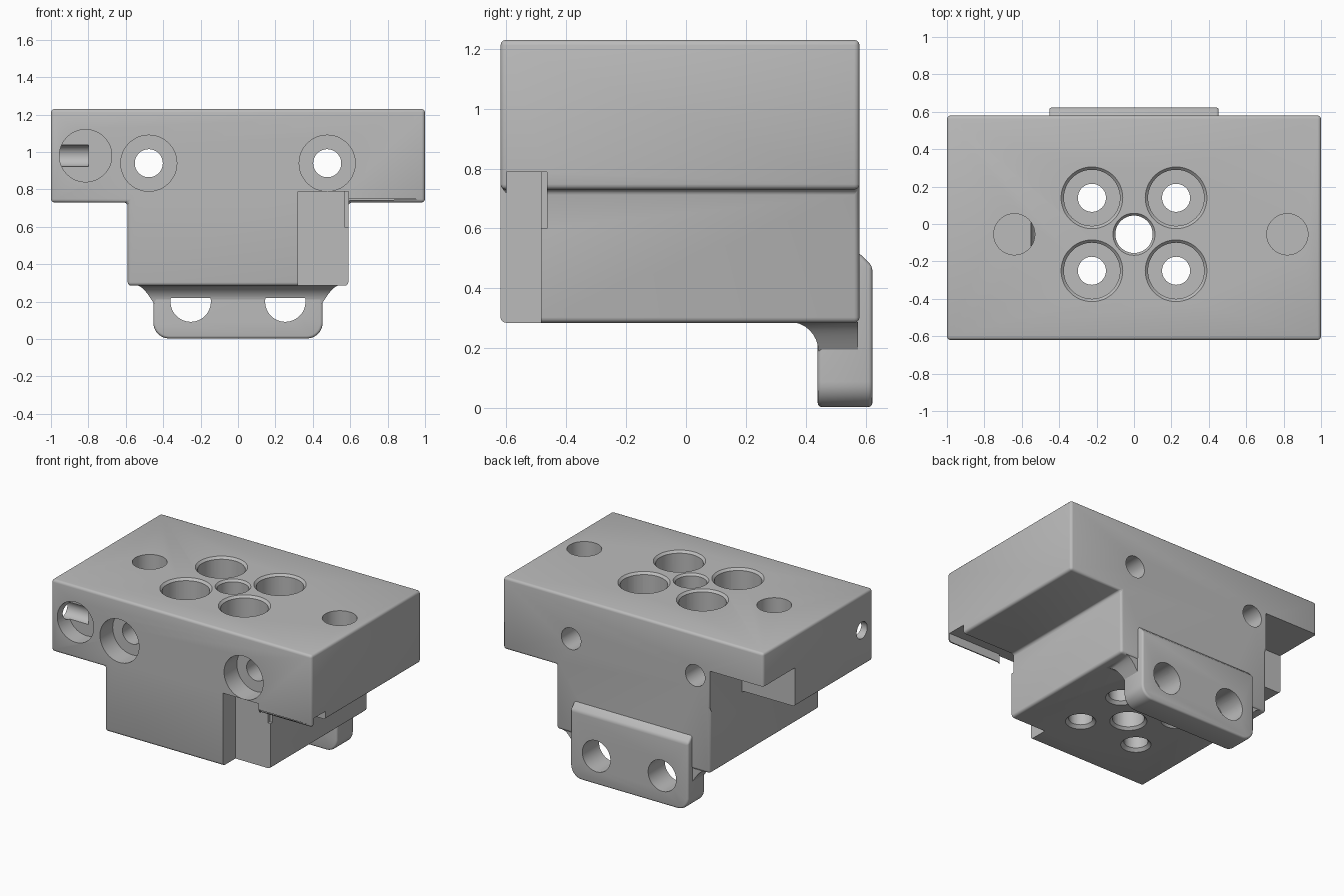
import bpy, bmesh, math
from mathutils import Matrix, Vector

if "Cube" in bpy.data.objects:
    bpy.data.objects.remove(bpy.data.objects["Cube"], do_unlink=True)

steel = bpy.data.materials.new("plain_grey")
steel.use_nodes = True
GREY = (0.5, 0.5, 0.5, 1)
steel.diffuse_color = GREY
steel.node_tree.nodes["Principled BSDF"].inputs["Base Color"].default_value = GREY


def finish(name, bm):
    bmesh.ops.recalc_face_normals(bm, faces=bm.faces)
    mesh = bpy.data.meshes.new(name)
    bm.to_mesh(mesh)
    bm.free()
    mesh.materials.append(steel)
    ob = bpy.data.objects.new(name, mesh)
    bpy.context.collection.objects.link(ob)
    return ob


def box_mesh(lo, hi):
    lo, hi = Vector(lo), Vector(hi)
    bm = bmesh.new()
    bmesh.ops.create_cube(bm, size=1, matrix=Matrix.Translation((lo + hi) / 2)
                          @ Matrix.Diagonal((hi - lo).to_4d()))
    return bm


def box(name, lo, hi):
    return finish(name, box_mesh(lo, hi))


def rod(name, start, end, r1, r2=None):
    start, end = Vector(start), Vector(end)
    axis = end - start
    bm = bmesh.new()
    turn = axis.to_track_quat('Z', 'Y').to_matrix().to_4x4()
    bmesh.ops.create_cone(bm, cap_ends=True, segments=48, radius1=r1,
                          radius2=r1 if r2 is None else r2, depth=axis.length,
                          matrix=Matrix.Translation((start + end) / 2) @ turn)
    return finish(name, bm)


def apply(ob, mod):
    bpy.context.view_layer.objects.active = ob
    bpy.ops.object.modifier_apply(modifier=mod.name)


def soften(ob, width):
    mod = ob.modifiers.new("soft_edges", 'BEVEL')
    mod.width, mod.segments, mod.limit_method = width, 3, 'ANGLE'
    mod.angle_limit = math.radians(40)
    apply(ob, mod)


def cut(ob, cutter, keep=False):
    mod = ob.modifiers.new("cut", 'BOOLEAN')
    mod.operation, mod.solver, mod.object = 'DIFFERENCE', 'EXACT', cutter
    apply(ob, mod)
    if not keep:
        bpy.data.objects.remove(cutter, do_unlink=True)


# Body: T-shaped profile swept front to back
FRONT, BACK, BASE, STEP, TOP = -0.62, 0.58, 0.285, 0.73, 1.23
half = [(0.59, BASE), (0.59, STEP), (1, STEP), (1, TOP)]
profile = half + [(-x, z) for x, z in reversed(half)]
bm = bmesh.new()
face = bm.faces.new([bm.verts.new((x, FRONT, z)) for x, z in profile])
swept = bmesh.ops.extrude_face_region(bm, geom=[face])["geom"]
bmesh.ops.translate(bm, vec=(0, BACK - FRONT, 0),
                    verts=[v for v in swept if isinstance(v, bmesh.types.BMVert)])
body = finish("body", bm)
soften(body, 0.018)

# Front corner notch, underside channel and rear wing relief
cut(body, box("notch_cutter", (0.32, -0.8, 0.1), (0.592, -0.485, 0.79)))
cut(body, box("channel_cutter", (0.57, -0.6, 0.6), (1.1, -0.465, 0.788)))
cut(body, box("relief_cutter", (-1.2, 0.23, 0.6), (-0.59, 0.8, 1.0)))

# Four deep counterbored bolt holes from the top
for x in (-0.225, 0.225):
    for y in (-0.25, 0.14):
        cut(body, rod("rim_cutter", (x, y, TOP - 0.02), (x, y, TOP + 0.02), 0.145, 0.185))
        cut(body, rod("bore_cutter", (x, y, 0.6), (x, y, 1.4), 0.15))
        cut(body, rod("hole_cutter", (x, y, 0.1), (x, y, 0.7), 0.075))
        cut(body, rod("lower_rim_cutter", (x, y, 0.26), (x, y, 0.31), 0.12, 0.07))

# Centre through hole with chamfered rims
MID = -0.055
cut(body, rod("centre_cutter", (0, MID, 0.1), (0, MID, 1.4), 0.1))
cut(body, rod("centre_rim_cutter", (0, MID, TOP - 0.02), (0, MID, TOP + 0.02), 0.095, 0.13))
cut(body, rod("centre_base_cutter", (0, MID, 0.26), (0, MID, 0.305), 0.14, 0.097))

# Blind holes in the top
for x in (-0.64, 0.82):
    cut(body, rod("blind_cutter", (x, MID, 0.93), (x, MID, 1.4), 0.11))

# Counterbored holes running front to back
for x in (-0.477, 0.477):
    cut(body, rod("front_bore_cutter", (x, -0.8, 0.94), (x, -0.48, 0.94), 0.15))
    cut(body, rod("front_hole_cutter", (x, -0.55, 0.94), (x, 0.8, 0.94), 0.075))

# Blind front pocket with a side port
cut(body, rod("pocket_cutter", (-0.815, -0.8, 0.98), (-0.815, -0.5, 0.98), 0.14))
cut(body, rod("port_cutter", (-1.2, -0.503, 0.98), (-0.8, -0.503, 0.98), 0.058))

# Rear mounting plate: rounded lower corners and sloped top edge
bm = box_mesh((-0.453, 0.44, 0.003), (0.453, 0.623, 0.52))


def edges_near(test):
    return [e for e in bm.edges if test((e.verts[0].co + e.verts[1].co) / 2)]


bmesh.ops.bevel(bm, geom=edges_near(lambda c: abs(c.x) > 0.4 and c.z < 0.1 and abs(c.y - 0.53) < 0.02),
                offset=0.085, segments=8, profile=0.5, affect='EDGES')
bmesh.ops.bevel(bm, geom=edges_near(lambda c: c.y > 0.6 and c.z > 0.5),
                offset=0.046, segments=1, affect='EDGES')
plate = finish("mounting_plate", bm)
soften(plate, 0.014)

# Flared skirt blending the plate into the underside of the body
bm = bmesh.new()
R, STEPS = 0.097, 8
rings = []
for i in range(STEPS + 1):
    a = math.pi / 2 * i / STEPS
    out, z = R * (1 - math.cos(a)), 0.191 + R * math.sin(a)
    side = 0.45 + R * i / STEPS
    rings.append([bm.verts.new(p) for p in ((-side, 0.442 - out, z), (side, 0.442 - out, z),
                                            (side, 0.574, z), (-side, 0.574, z))])
for low, high in zip(rings, rings[1:]):
    for j in range(4):
        k = (j + 1) % 4
        bm.faces.new((low[j], low[k], high[k], high[j]))
bm.faces.new(rings[0])
bm.faces.new(rings[-1])
skirt = finish("plate_skirt", bm)

# Plate bolt holes, stopped at the front of the plate
for x in (-0.253, 0.253):
    cutter = rod("plate_hole_cutter", (x, 0.437, 0.2), (x, 0.8, 0.2), 0.108)
    cut(body, cutter, keep=True)
    cut(skirt, cutter, keep=True)
    cut(plate, cutter)

for ob in (body, plate, skirt):
    bpy.ops.object.select_all(action='DESELECT')
    ob.select_set(True)
    bpy.context.view_layer.objects.active = ob
    bpy.ops.object.shade_smooth_by_angle(angle=math.radians(35))
